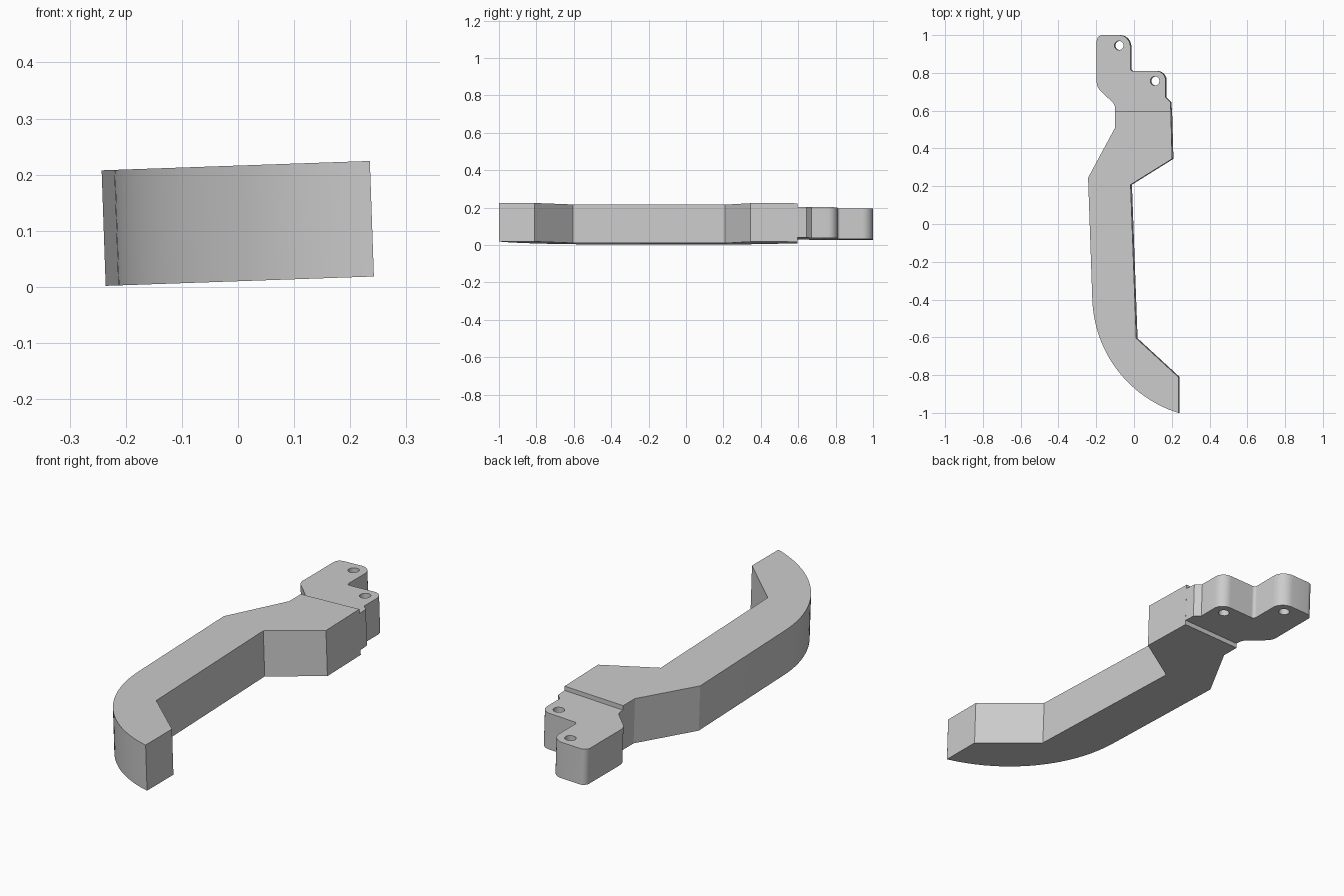
import bpy
import math
from mathutils import Matrix, Vector

cube = bpy.data.objects.get("Cube")
if cube:
    bpy.data.objects.remove(cube, do_unlink=True)

TILT = math.radians(-2)

grey = bpy.data.materials.new("plain grey")
grey.use_nodes = True
grey.diffuse_color = (0.6, 0.6, 0.6, 1)
grey.node_tree.nodes["Principled BSDF"].inputs["Base Color"].default_value = (0.6, 0.6, 0.6, 1)


def arc(cx, cy, r, a0, a1, n):
    """Points along a circular arc, angles in degrees."""
    angles = [math.radians(a0 + (a1 - a0) * i / n) for i in range(n + 1)]
    return [(cx + r * math.cos(a), cy + r * math.sin(a)) for a in angles]


def rounded(corners, steps=8):
    """Outline whose corners (x, y, radius) are filleted."""
    out = []
    for i, (x, y, r) in enumerate(corners):
        p = Vector((x, y))
        a = (Vector(corners[i - 1][:2]) - p).normalized()
        b = (Vector(corners[(i + 1) % len(corners)][:2]) - p).normalized()
        if r == 0:
            out.append((x, y))
            continue
        half = a.angle(b) / 2
        centre = p + (a + b).normalized() * r / math.sin(half)
        start = p + a * r / math.tan(half) - centre
        end = p + b * r / math.tan(half) - centre
        for k in range(steps + 1):
            q = start.slerp(end, k / steps) if hasattr(start, "slerp") else start.lerp(end, k / steps)
            out.append(tuple(centre + q.normalized() * r))
    return out


def plate(name, loops, z0, z1):
    """Extrude closed loops (inner ones become holes) from z0 to z1, then tilt."""
    curve = bpy.data.curves.new(name, "CURVE")
    curve.dimensions = "2D"
    curve.fill_mode = "BOTH"
    curve.extrude = (z1 - z0) / 2
    for loop in loops:
        spline = curve.splines.new("POLY")
        spline.points.add(len(loop) - 1)
        for point, (x, y) in zip(spline.points, loop):
            point.co = (x, y, 0, 1)
        spline.use_cyclic_u = True
    obj = bpy.data.objects.new(name, curve)
    bpy.context.collection.objects.link(obj)
    bpy.ops.object.select_all(action="DESELECT")
    obj.select_set(True)
    bpy.context.view_layer.objects.active = obj
    bpy.ops.object.convert(target="MESH")
    obj = bpy.context.object
    obj.data.transform(
        Matrix.Translation((0, 0, 0.01))
        @ Matrix.Rotation(TILT, 4, "Y")
        @ Matrix.Translation((0.007, 0, (z0 + z1) / 2)))
    obj.data.materials.clear()
    obj.data.materials.append(grey)
    bpy.ops.object.shade_smooth_by_angle(angle=math.radians(25))
    return obj


# Cranked handle with a curved outer heel
handle = [(-0.10, 0.595), (-0.10, 0.51), (-0.243, 0.245)]
handle += arc(0.43, -0.379, 0.651, 182, 252.6, 28)
handle += [(0.235, -1.0), (0.235, -0.81), (0.012, -0.605),
           (-0.018, 0.208), (0.202, 0.345), (0.195, 0.595)]
plate("handle", [handle], 0, 0.206)

# Thinner stepped mounting tab with two bolt holes
tab = rounded([
    (-0.198, 1.0, 0.03), (-0.198, 0.725, 0.06), (-0.10, 0.63, 0.05),
    (-0.10, 0.59, 0), (0.195, 0.59, 0), (0.192, 0.645, 0), (0.167, 0.67, 0),
    (0.167, 0.81, 0.05), (-0.02, 0.81, 0.015), (-0.02, 1.0, 0.06)])
holes = [arc(x, y, 0.024, 0, 345, 23) for x, y in [(-0.08, 0.945), (0.11, 0.757)]]
plate("mounting_tab", [tab] + holes, 0.022, 0.186)
